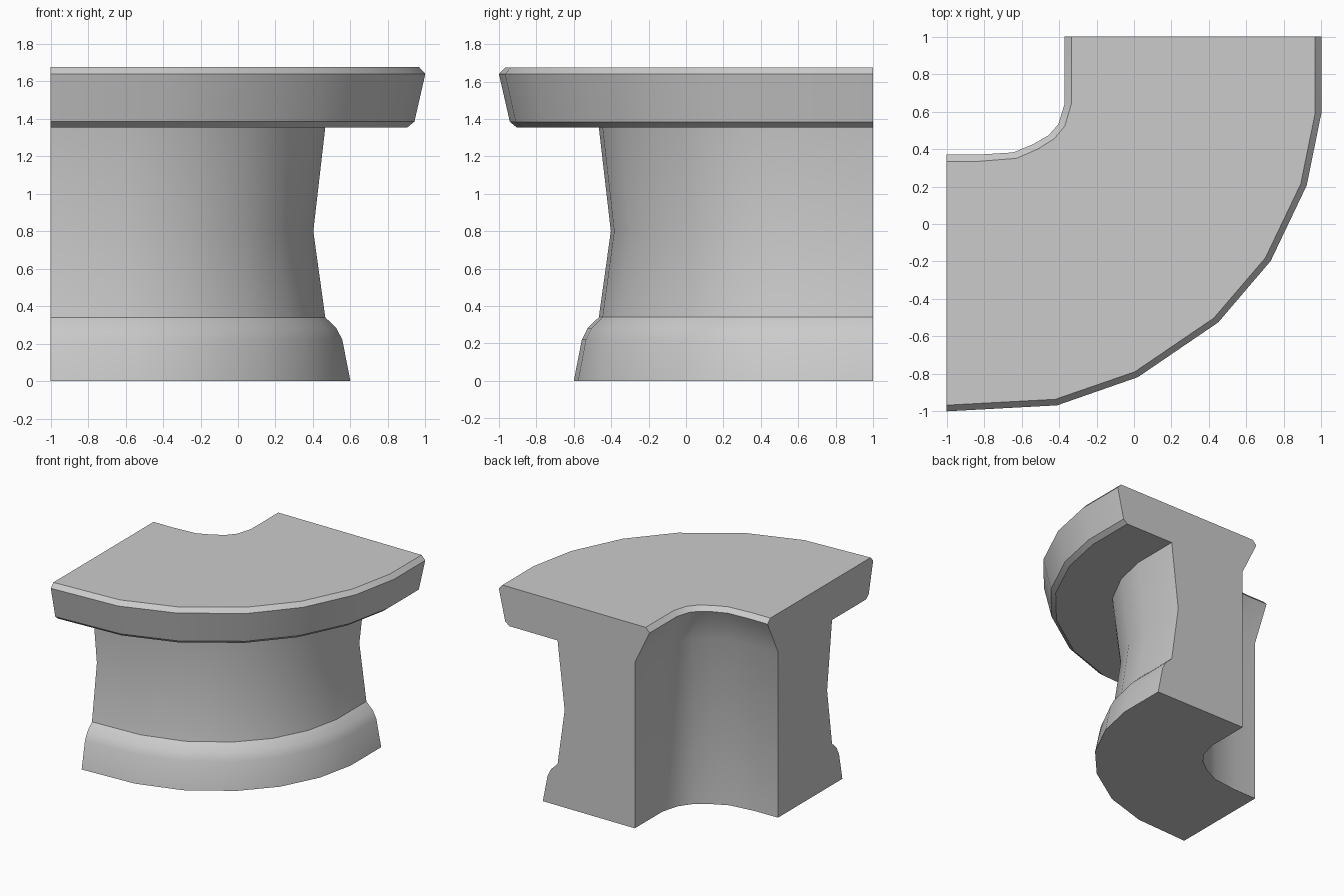
import bpy
import bmesh
from mathutils import Vector

if "Cube" in bpy.data.objects:
    bpy.data.objects.remove(bpy.data.objects["Cube"])

# Stations along the bend: matching points on the inner and outer rim
INNER = [(-1, .37), (-.837, .37), (-.645, .382), (-.54, .425),
         (-.457, .473), (-.404, .532), (-.37, .644), (-.37, 1)]
OUTER = [(-1, -1), (-.41, -.968), (.02, -.818), (.45, -.525),
         (.73, -.197), (.922, .206), (1, .59), (1, 1)]

# Counter cross-section: (offset across the counter, height)
PROFILE = [(-.235, 0), (.6, 0), (.557, .22), (.525, .283), (.466, .34),
           (.402, .80), (.466, 1.355), (.905, 1.355), (.942, 1.385),
           (1, 1.64), (.967, 1.676), (-.334, 1.676), (-.37, 1.64),
           (-.235, 1.36)]


def sweep(name, profile, inner, outer):
    """Loft a closed profile between paired inner and outer rim points."""
    bm = bmesh.new()
    rings = []
    for a, b in zip(inner, outer):
        a, b = Vector(a), Vector(b)
        ring = []
        for d, z in profile:
            p = a.lerp(b, (d + .37) / 1.37)
            ring.append(bm.verts.new((p.x, p.y, z)))
        rings.append(ring)
    n = len(profile)
    for r, s in zip(rings, rings[1:]):
        for i in range(n):
            j = (i + 1) % n
            bm.faces.new((r[i], r[j], s[j], s[i]))
    # flat cut ends
    bm.faces.new(rings[0])
    bm.faces.new(rings[-1])
    bmesh.ops.recalc_face_normals(bm, faces=bm.faces)
    mesh = bpy.data.meshes.new(name)
    bm.to_mesh(mesh)
    bm.free()
    obj = bpy.data.objects.new(name, mesh)
    bpy.context.collection.objects.link(obj)
    return obj


# Curved corner counter with overhanging top and flared foot
counter = sweep("corner_counter", PROFILE, INNER, OUTER)
bpy.context.view_layer.objects.active = counter
counter.select_set(True)
bpy.ops.object.shade_smooth_by_angle(angle=.6)
